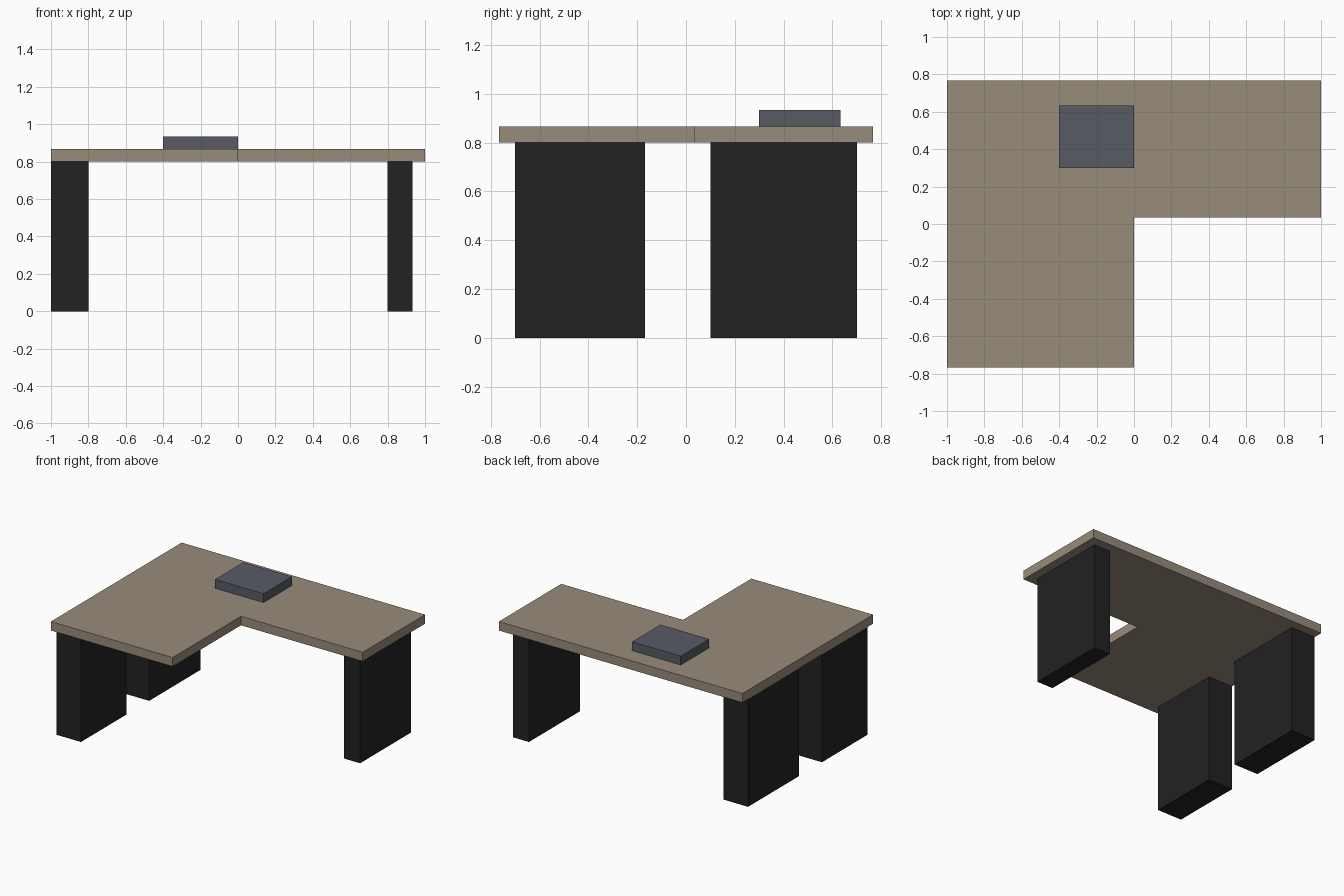
import bpy
import bmesh

if "Cube" in bpy.data.objects:
    bpy.data.objects.remove(bpy.data.objects["Cube"])


def srgb(r, g, b):
    def lin(c):
        c /= 255
        return c / 12.92 if c <= 0.04045 else ((c + 0.055) / 1.055) ** 2.4
    return (lin(r), lin(g), lin(b), 1.0)


def material(name, rgb):
    m = bpy.data.materials.new(name)
    m.diffuse_color = srgb(*rgb)
    m.use_nodes = True
    m.node_tree.nodes["Principled BSDF"].inputs["Base Color"].default_value = m.diffuse_color
    return m


def prism(name, outline, z0, z1, mat):
    """Extrude a flat outline from z0 up to z1."""
    bm = bmesh.new()
    face = bm.faces.new([bm.verts.new((x, y, z0)) for x, y in outline])
    res = bmesh.ops.extrude_face_region(bm, geom=[face])
    top = [v for v in res["geom"] if isinstance(v, bmesh.types.BMVert)]
    bmesh.ops.translate(bm, verts=top, vec=(0, 0, z1 - z0))
    bmesh.ops.recalc_face_normals(bm, faces=bm.faces)
    me = bpy.data.meshes.new(name)
    bm.to_mesh(me)
    bm.free()
    me.materials.append(mat)
    ob = bpy.data.objects.new(name, me)
    bpy.context.collection.objects.link(ob)
    return ob


def box(name, x0, x1, y0, y1, z0, z1, mat):
    return prism(name, [(x0, y0), (x1, y0), (x1, y1), (x0, y1)], z0, z1, mat)


wood = material("tan_wood", (152, 140, 123))
black = material("black_panel", (34, 34, 34))
slate = material("slate_grey", (87, 92, 100))

LEG_TOP, DESK_TOP, PAD_TOP = 0.8, 0.867, 0.933

# L-shaped desk top
prism("desk_top", [(-1, -0.767), (0, -0.767), (0, 0.035), (1, 0.035),
                   (1, 0.767), (-1, 0.767)], LEG_TOP, DESK_TOP, wood)

# Three slab legs
for name, x0, x1, y0, y1 in (
        ("front_left_leg", -1, -0.8, -0.7, -0.167),
        ("back_left_leg", -1, -0.8, 0.1, 0.7),
        ("right_leg", 0.8, 0.933, 0.1, 0.7)):
    box(name, x0, x1, y0, y1, 0, LEG_TOP, black)

# Flat box lying on the desk
box("desk_box", -0.4, 0, 0.3, 0.633, DESK_TOP, PAD_TOP, slate)
